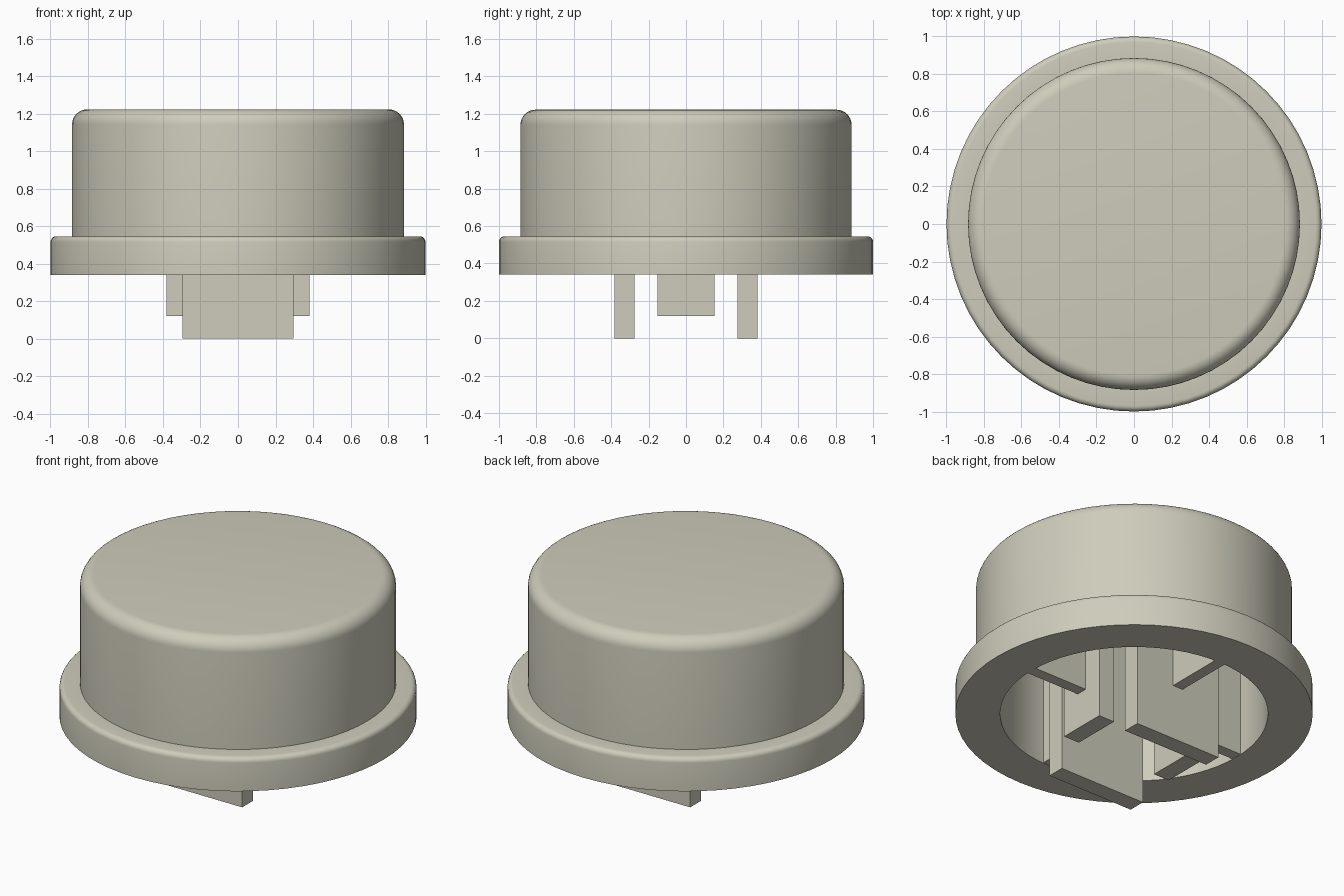
import bpy, bmesh, math
from mathutils import Vector

cube = bpy.data.objects.get("Cube")
if cube:
    bpy.data.objects.remove(cube, do_unlink=True)

# Single warm grey plastic
COLOUR = (0.617, 0.604, 0.497, 1.0)
plastic = bpy.data.materials.new("warm_grey_plastic")
plastic.use_nodes = True
plastic.diffuse_color = COLOUR
plastic.node_tree.nodes["Principled BSDF"].inputs["Base Color"].default_value = COLOUR

BASE, FLANGE_TOP, TOP, CEILING = 0.34, 0.545, 1.222, 1.09
R_FLANGE, R_BODY, R_INNER = 1.0, 0.885, 0.75
SEGMENTS = 64


def add_object(name, bm):
    bmesh.ops.recalc_face_normals(bm, faces=bm.faces)
    mesh = bpy.data.meshes.new(name)
    bm.to_mesh(mesh)
    bm.free()
    mesh.materials.append(plastic)
    obj = bpy.data.objects.new(name, mesh)
    bpy.context.collection.objects.link(obj)
    return obj


def fillet(radius, z, r, steps):
    """Quarter-round profile from the side wall up to a flat top."""
    return [(radius - r + r * math.cos(a), z - r + r * math.sin(a))
            for a in (math.pi / 2 * i / steps for i in range(steps + 1))]


def lathe(name, profile):
    bm = bmesh.new()
    verts = [bm.verts.new((r, 0, z)) for r, z in profile]
    edges = [bm.edges.new(pair) for pair in zip(verts, verts[1:])]
    bmesh.ops.spin(bm, geom=verts + edges, cent=(0, 0, 0), axis=(0, 0, 1),
                   angle=math.tau, steps=SEGMENTS)
    bmesh.ops.remove_doubles(bm, verts=bm.verts, dist=1e-4)
    return add_object(name, bm)


def box(name, low, high):
    bm = bmesh.new()
    bmesh.ops.create_cube(bm, size=1)
    low, high = Vector(low), Vector(high)
    for v in bm.verts:
        v.co = Vector(v.co[i] * (high[i] - low[i]) + (high[i] + low[i]) / 2
                      for i in range(3))
    return add_object(name, bm)


# Hollow cap: cavity, flat base ring, flange and rounded crown
profile = [(0, CEILING), (R_INNER, CEILING), (R_INNER, BASE), (R_FLANGE, BASE)]
profile += fillet(R_FLANGE, FLANGE_TOP, 0.03, 5)
profile += [(R_BODY, FLANGE_TOP)]
profile += fillet(R_BODY, TOP, 0.08, 8)
profile += [(0, TOP)]
cap = lathe("cap_shell", profile)
bpy.ops.object.select_all(action='DESELECT')
cap.select_set(True)
bpy.context.view_layer.objects.active = cap
bpy.ops.object.shade_smooth_by_angle(angle=math.radians(30))

# Mounting plates and the radial ribs tying them to the wall
NEAR, FAR = 0.275, 0.382
ROOF = CEILING + 0.02
RIB = 0.035
for sign, side, end in ((1, "left", "back"), (-1, "right", "front")):
    def span(a, b):
        return sorted((sign * a, sign * b))

    a, b = span(NEAR, FAR)
    box(end + "_long_plate", (-0.296, a, 0), (0.296, b, ROOF))
    box(side + "_short_plate", (a, -0.153, 0.12), (b, 0.153, ROOF))
    a, b = span(FAR - 0.01, R_INNER + 0.01)
    box(end + "_rib", (-RIB, a, BASE + 0.002), (RIB, b, ROOF))
    box(side + "_rib", (a, -RIB, BASE + 0.002), (b, RIB, ROOF))
